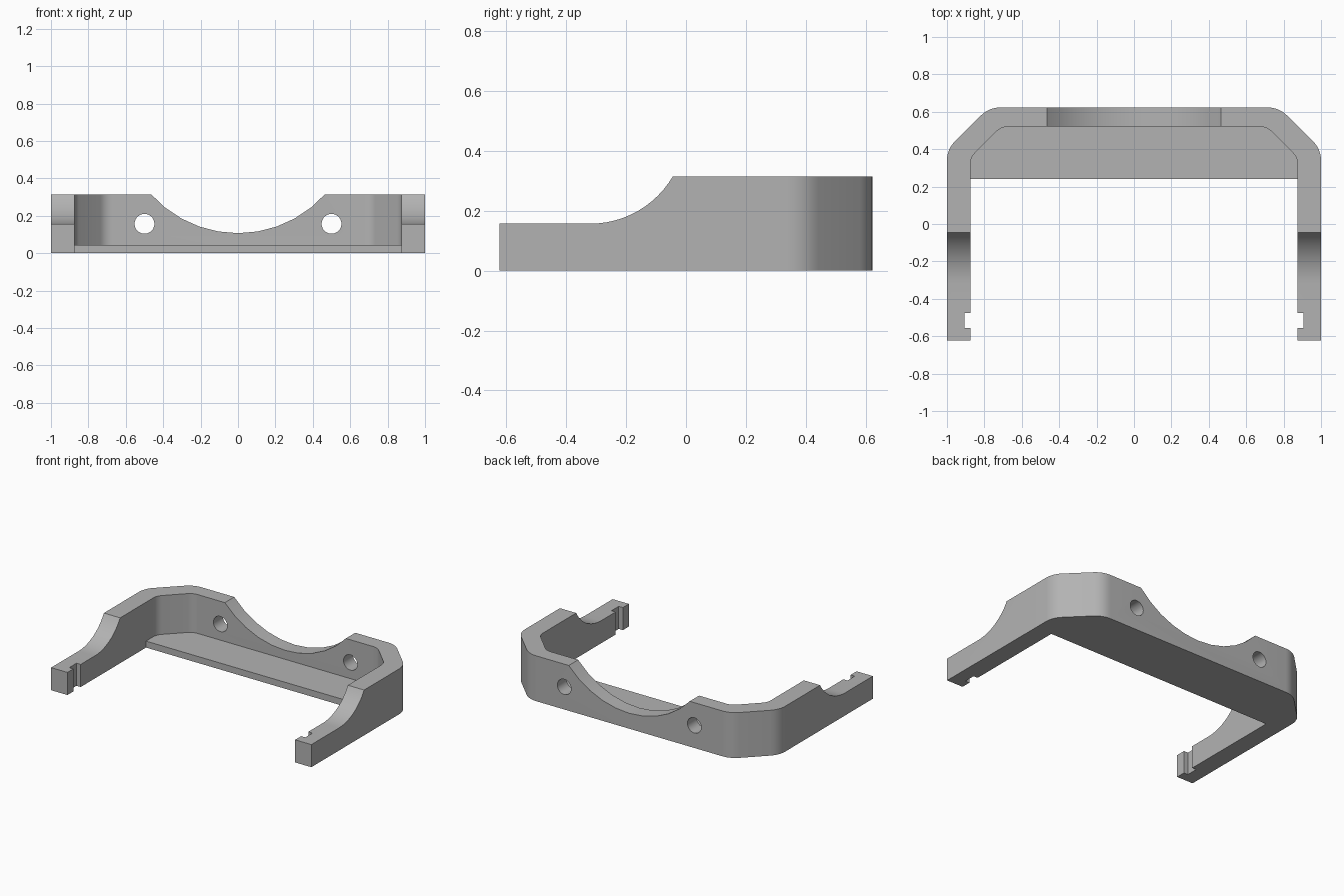
import bpy, bmesh
from math import sin, cos, pi, radians
from mathutils import Vector, Matrix

cube = bpy.data.objects.get("Cube")
if cube:
    bpy.data.objects.remove(cube, do_unlink=True)

grey = bpy.data.materials.new("plain grey")
grey.use_nodes = True
colour = (0.45, 0.45, 0.45, 1)
grey.diffuse_color = colour
grey.node_tree.nodes["Principled BSDF"].inputs["Base Color"].default_value = colour

HEIGHT, FLOOR = 0.315, 0.045
BACK, FRONT = 0.623, -0.623


def prism(name, outline, low, high, axis="z"):
    """Extrude a closed outline along z, x or y (outline is xy, yz or xz)."""
    place = {"z": lambda a, b: (a, b, low),
             "x": lambda a, b: (low, a, b),
             "y": lambda a, b: (a, low, b)}[axis]
    direction = {"z": (0, 0, 1), "x": (1, 0, 0), "y": (0, 1, 0)}[axis]
    bm = bmesh.new()
    face = bm.faces.new([bm.verts.new(place(*p)) for p in outline])
    grown = bmesh.ops.extrude_face_region(bm, geom=[face])["geom"]
    moved = [g for g in grown if isinstance(g, bmesh.types.BMVert)]
    bmesh.ops.translate(bm, verts=moved, vec=Vector(direction) * (high - low))
    bmesh.ops.recalc_face_normals(bm, faces=bm.faces)
    mesh = bpy.data.meshes.new(name)
    bm.to_mesh(mesh)
    bm.free()
    mesh.materials.append(grey)
    obj = bpy.data.objects.new(name, mesh)
    bpy.context.collection.objects.link(obj)
    return obj


def fillet(before, corner, after, tangent, steps=6):
    """Round one corner with a circular arc of the given tangent length."""
    before, corner, after = Vector(before), Vector(corner), Vector(after)
    u, v = (before - corner).normalized(), (after - corner).normalized()
    middle = (u + v).normalized()
    half = u.angle(v) / 2
    centre = corner + middle * tangent / cos(half)
    start = corner + u * tangent - centre
    sweep = pi - 2 * half
    if start.x * (corner - centre).y - start.y * (corner - centre).x < 0:
        sweep = -sweep
    return [tuple(centre + Matrix.Rotation(sweep * i / steps, 2) @ start)
            for i in range(steps + 1)]


def chamfered(side, low, back, top, tangent):
    """Right half of a bevelled corner path, from the side to the back."""
    a, b = (side, low), (top, back)
    return fillet((side, 0), a, b, tangent) + fillet(a, b, (0, back), tangent)


def mirrored(points):
    return [(-x, y) for x, y in reversed(points)]


def arc(cx, cy, radius, start, end, steps):
    """Arc points, with angles in degrees measured from straight down."""
    angles = [radians(start + (end - start) * i / steps) for i in range(steps + 1)]
    return [(cx + radius * sin(t), cy - radius * cos(t)) for t in angles]


# Wall: U-shaped band with bevelled corners and a notch near each leg tip
outer = [(1, FRONT)] + chamfered(1, 0.40, BACK, 0.775, 0.06)
inner_corner = chamfered(0.875, 0.355, 0.52, 0.71, 0.035)
notch = [(0.875, FRONT), (0.875, -0.557), (0.907, -0.557),
         (0.907, -0.477), (0.875, -0.477)]
inner = notch + [(0.875, 0.24)] + inner_corner
wall = prism("wall", outer + mirrored(outer) + mirrored(inner)[::-1] + inner[::-1],
             0, HEIGHT)

# Floor plate between the legs at the back
plate = [(0.875, 0.24)] + inner_corner
floor = prism("floor_plate", plate + mirrored(plate), 0, FLOOR)

# Cutters: lowered leg tips, curved back opening and two screw holes
leg_curve = arc(-0.32, 0.477, 0.32, 0, 60, 12)
cutters = [
    prism("leg_cutter", [(-1, 0.157)] + leg_curve + [(leg_curve[-1][0], 0.6), (-1, 0.6)],
          -1.2, 1.2, "x")]
scoop = arc(0, 0.731, 0.624, -48.4, 48.4, 10)
cutters.append(prism("scoop_cutter", scoop + [(scoop[-1][0], 0.6), (scoop[0][0], 0.6)],
                     0.45, 0.8, "y"))
for side in (-1, 1):
    hole = arc(side * 0.5, 0.157, 0.053, 0, 360, 32)[:-1]
    cutters.append(prism("hole_cutter", hole, 0.45, 0.8, "y"))

for cutter in cutters:
    cutter.hide_render = True
    cut = wall.modifiers.new(cutter.name, "BOOLEAN")
    cut.operation, cut.solver, cut.object = "DIFFERENCE", "EXACT", cutter

# Apply the cuts and drop the helpers
bpy.context.view_layer.update()
evaluated = wall.evaluated_get(bpy.context.evaluated_depsgraph_get())
finished = bpy.data.meshes.new_from_object(evaluated)
wall.modifiers.clear()
wall.data = finished
for cutter in cutters:
    bpy.data.objects.remove(cutter, do_unlink=True)

# Smooth rounded corners, keep the hard edges
bpy.ops.object.select_all(action="DESELECT")
for obj in (wall, floor):
    obj.select_set(True)
bpy.context.view_layer.objects.active = wall
bpy.ops.object.shade_smooth_by_angle(angle=radians(30))
